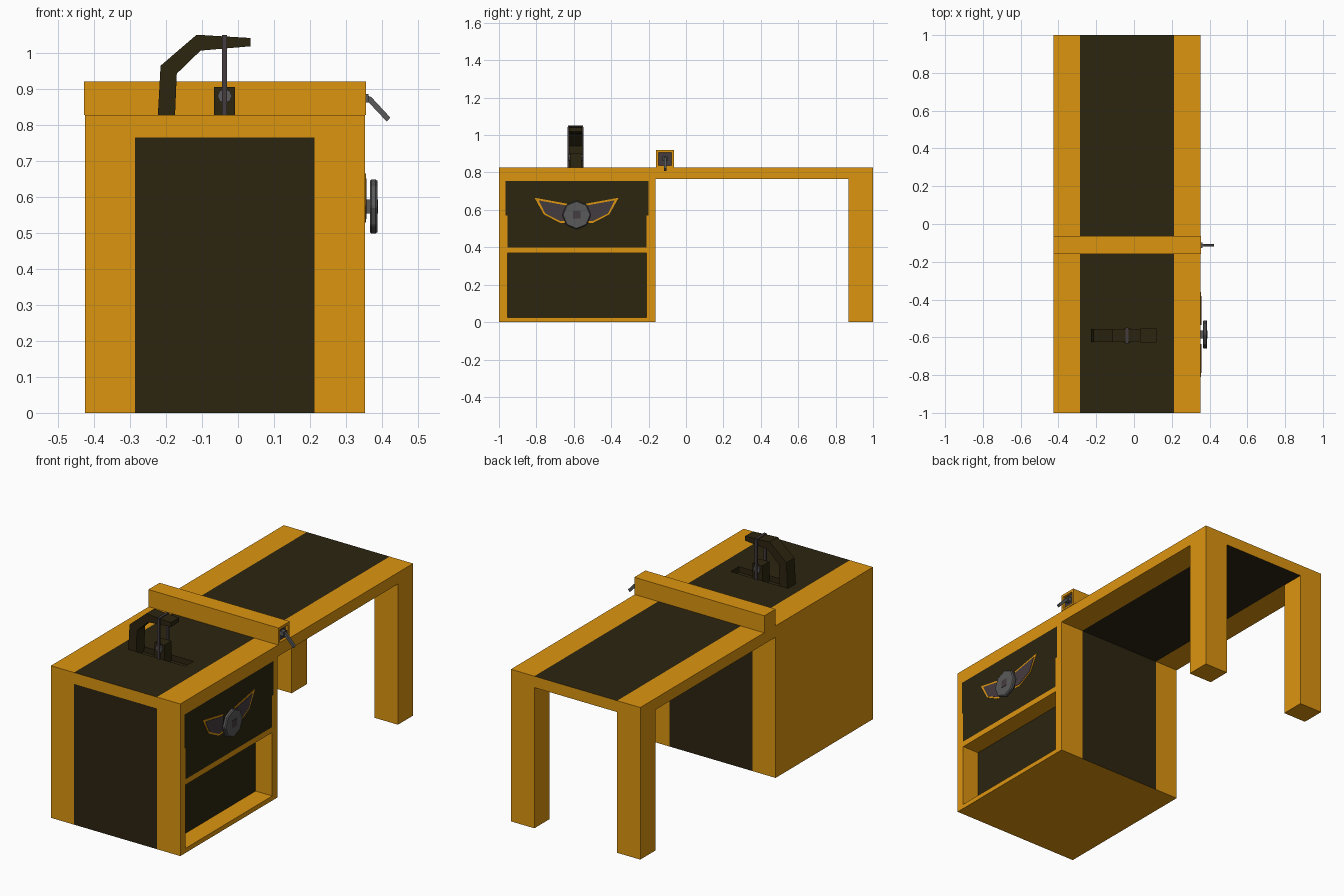
import bpy, bmesh, math
from mathutils import Vector

if "Cube" in bpy.data.objects:
    bpy.data.objects.remove(bpy.data.objects["Cube"])


def material(name, rgb):
    m = bpy.data.materials.new(name)
    m.diffuse_color = (*rgb, 1)
    m.use_nodes = True
    m.node_tree.nodes["Principled BSDF"].inputs["Base Color"].default_value = m.diffuse_color
    return m


ORANGE = material("orange_paint", (0.72, 0.30, 0.005))
DARK = material("dark_panel", (0.025, 0.018, 0.005))
STEEL = material("steel", (0.10, 0.10, 0.10))
SLATE = material("slate", (0.06, 0.045, 0.05))


def finish(bm, name, mats):
    bmesh.ops.recalc_face_normals(bm, faces=bm.faces)
    me = bpy.data.meshes.new(name)
    bm.to_mesh(me)
    bm.free()
    for m in mats:
        me.materials.append(m)
    ob = bpy.data.objects.new(name, me)
    bpy.context.collection.objects.link(ob)
    return ob


def box_bm(lo, hi):
    bm = bmesh.new()
    bmesh.ops.create_cube(bm, size=1)
    for v in bm.verts:
        v.co = Vector([(a + b) / 2 + c * (b - a) for a, b, c in zip(lo, hi, v.co)])
    return bm


def box(name, lo, hi, mat):
    return finish(box_bm(lo, hi), name, [mat])


def panel_box(name, lo, hi, cuts, is_dark, recesses=()):
    """Orange box, cut along planes, with pushed-in regions and flush dark panels."""
    bm = box_bm(lo, hi)
    for axis, values in enumerate(cuts):
        for value in values:
            no = Vector((0, 0, 0))
            no[axis] = 1
            bmesh.ops.bisect_plane(bm, geom=bm.verts[:] + bm.edges[:] + bm.faces[:],
                                   plane_co=no * value, plane_no=no)
    for inside, offset in recesses:
        bm.normal_update()
        old = [f for f in bm.faces if inside(f.calc_center_median(), f.normal)]
        new = bmesh.ops.extrude_face_region(bm, geom=old)["geom"]
        bmesh.ops.translate(bm, vec=offset,
                            verts=[g for g in new if isinstance(g, bmesh.types.BMVert)])
        old = [f for f in old if f.is_valid]
        if old:
            bmesh.ops.delete(bm, geom=old, context='FACES')
    bmesh.ops.recalc_face_normals(bm, faces=bm.faces)
    for f in bm.faces:
        f.material_index = int(is_dark(f.calc_center_median(), f.normal))
    bmesh.ops.dissolve_limit(bm, angle_limit=0.01, verts=bm.verts, edges=bm.edges,
                             delimit={'MATERIAL'})
    return finish(bm, name, [ORANGE, DARK])


def prism(name, pts, axis, a, b, mat):
    """Extrude a 2D profile: axis 'x' takes (y, z) points, axis 'y' takes (x, z)."""
    bm = bmesh.new()
    place = (lambda p, d: (d, *p)) if axis == 'x' else (lambda p, d: (p[0], d, p[1]))
    f = bm.faces.new([bm.verts.new(place(p, a)) for p in pts])
    new = bmesh.ops.extrude_face_region(bm, geom=[f], use_keep_orig=True)["geom"]
    step = (b - a, 0, 0) if axis == 'x' else (0, b - a, 0)
    bmesh.ops.translate(bm, vec=step, verts=[g for g in new if isinstance(g, bmesh.types.BMVert)])
    return finish(bm, name, [mat])


def ngon(cx, cz, r, n, start=math.pi / 2):
    return [(cx + r * math.cos(start + i * math.tau / n),
             cz + r * math.sin(start + i * math.tau / n)) for i in range(n)]


L, R, IL, IR = -0.425, 0.353, -0.286, 0.212     # outer and inner x limits
TOP, UNDER, BACK = 0.827, 0.765, -0.163         # top, underside, cabinet rear


# Cabinet with drawer front, open shelf and top slot
def in_shelf(c, n):
    return n.x > 0.9 and -0.955 < c.y < -0.21 and 0.025 < c.z < 0.37


def in_slot(c, n):
    return n.z > 0.9 and -0.225 < c.x < 0.12 and -0.625 < c.y < -0.555 and c.z > 0.8


def cabinet_dark(c, n):
    middle = IL < c.x < IR
    if n.x > 0.9 and c.x > 0.23:
        upper = -0.965 < c.y < -0.2 and 0.57 < c.z < 0.755
        lower = -0.955 < c.y < -0.21 and 0.4 < c.z < 0.57
        return upper or lower or in_shelf(c, n)
    if middle and 0.78 < c.z < TOP - 0.005 and -0.9 < c.y < -0.3:
        return True
    return middle and (n.z > 0.9 or (abs(n.y) > 0.9 and c.z < UNDER))


panel_box("cabinet", (L, -1, 0), (R, BACK, TOP),
          ([IL, -0.225, 0.12, IR], [-0.965, -0.955, -0.625, -0.555, -0.21, -0.2],
           [0.025, 0.37, 0.4, 0.57, 0.755, UNDER]), cabinet_dark,
          [(in_shelf, (-0.1, 0, 0)), (in_slot, (0, 0, -0.03))])

# Table top and legs
panel_box("table_top", (L, BACK, UNDER), (R, 1, TOP), ([IL, IR], [], []),
          lambda c, n: IL < c.x < IR and abs(n.z) > 0.9)
for side, a, b in (("left", L, IL), ("right", IR, R)):
    box(side + "_leg", (a, 0.87, 0), (b, 1, UNDER), ORANGE)


# Cross rail with socket in its end
def in_socket(c, n):
    return n.x > 0.9 and -0.148 < c.y < -0.077 and 0.837 < c.z < 0.906


panel_box("cross_rail", (-0.427, -0.16, TOP), (0.356, -0.064, 0.92),
          ([], [-0.148, -0.077], [0.837, 0.906]), lambda c, n: False,
          [(in_socket, (-0.02, 0, 0))])
box("rail_socket", (0.33, -0.148, 0.837), (0.341, -0.077, 0.906), SLATE)
box("lever_hub", (0.335, -0.126, 0.862), (0.362, -0.098, 0.886), STEEL)
prism("lever", [(0.355, 0.883), (0.37, 0.877), (0.423, 0.82), (0.413, 0.809), (0.363, 0.862),
                (0.355, 0.862)], 'y', -0.118, -0.105, STEEL)

# Press arm and clamp on the cabinet top
prism("press_arm", [(-0.224, 0.80), (-0.215, 0.964), (-0.115, 1.05), (0.035, 1.041),
                    (0.035, 1.018), (-0.104, 1.006), (-0.17, 0.942), (-0.176, 0.80)],
      'y', -0.625, -0.555, DARK)
box("clamp_block", (-0.067, -0.62, 0.797), (-0.008, -0.56, 0.905), DARK)
prism("clamp_bolt", ngon(-0.037, 0.88, 0.02, 8), 'y', -0.628, -0.552, STEEL)
for side, y in (("front", -0.628), ("rear", -0.552)):
    box(side + "_clamp_rod", (-0.044, y - 0.005, 0.80), (-0.03, y + 0.005, 1.044), SLATE)
box("clamp_bridge", (-0.044, -0.63, 1.03), (-0.03, -0.55, 1.05), SLATE)

# Drawer hand wheel
CY, CZ = -0.585, 0.573
box("wheel_axle", (0.34, CY - 0.02, CZ - 0.02), (0.368, CY + 0.02, CZ + 0.02), STEEL)
wheel = prism("hand_wheel", ngon(CY, CZ, 0.077, 8), 'x', 0.366, 0.387, STEEL)
bevel = wheel.modifiers.new("rim", 'BEVEL')
bevel.width, bevel.segments = 0.005, 1
box("wheel_cap", (0.38, CY - 0.02, CZ - 0.02), (0.389, CY + 0.02, CZ + 0.02), SLATE)

# Mirrored wing-shaped inlays either side of the wheel
OUTER = [(-0.225, 0.092), (-0.05, 0.06), (-0.05, -0.04), (-0.085, -0.044), (-0.175, 0.003)]
INNER = [(-0.203, 0.078), (-0.05, 0.05), (-0.05, -0.03), (-0.086, -0.034), (-0.168, 0.008)]
for side, s in (("front", 1), ("rear", -1)):
    for part, pts, depth, mat in (("trim", OUTER, 0.355, ORANGE), ("inlay", INNER, 0.357, SLATE)):
        prism(f"{side}_wing_{part}", [(CY + s * y, CZ + z) for y, z in pts],
              'x', 0.345, depth, mat)
